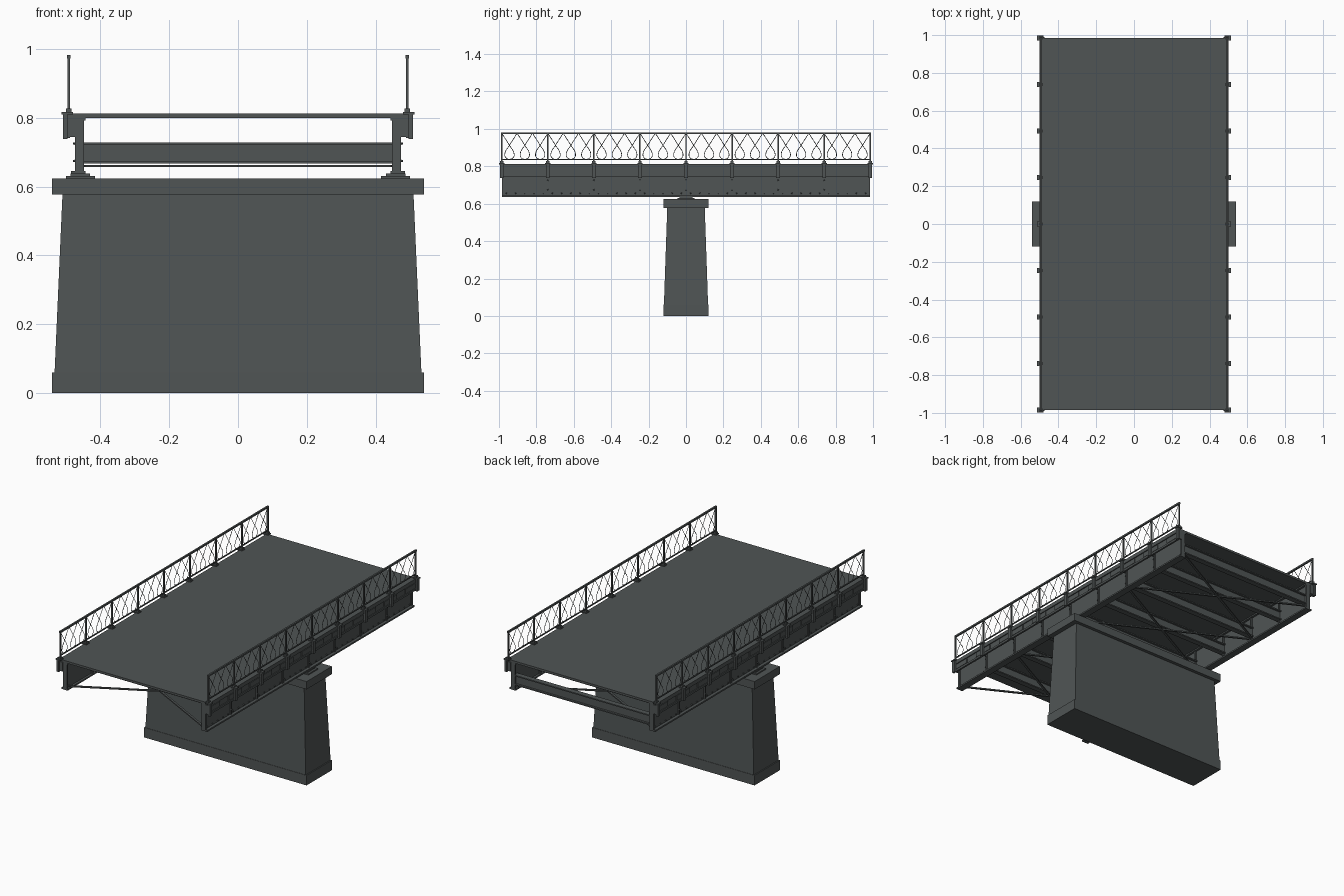
import bpy, bmesh, math
from mathutils import Vector, Matrix

cube = bpy.data.objects.get("Cube")
if cube:
    bpy.data.objects.remove(cube, do_unlink=True)

steel = bpy.data.materials.new("dark_grey_green")
steel.use_nodes = True
COLOUR = (0.08, 0.09, 0.09, 1)
steel.diffuse_color = COLOUR
steel.node_tree.nodes["Principled BSDF"].inputs["Base Color"].default_value = COLOUR

HALF = 0.985          # half length of the span
PANEL = HALF / 4      # post spacing
POSTS = [-HALF + PANEL * i for i in range(9)]


def finish(bm, name):
    bmesh.ops.recalc_face_normals(bm, faces=bm.faces)
    mesh = bpy.data.meshes.new(name)
    bm.to_mesh(mesh)
    bm.free()
    mesh.materials.append(steel)
    obj = bpy.data.objects.new(name, mesh)
    bpy.context.collection.objects.link(obj)
    return obj


def box(bm, x, y, z, top_scale=(1, 1)):
    """Box from (min, max) ranges, optionally tapered about the origin."""
    verts = bmesh.ops.create_cube(bm, size=1)["verts"]
    for v in verts:
        px, py, pz = (r[0] if c < 0 else r[1] for r, c in zip((x, y, z), v.co))
        if v.co.z > 0:
            px, py = px * top_scale[0], py * top_scale[1]
        v.co = (px, py, pz)


def bar(bm, a, b, width, height):
    """Straight rectangular bar between two points."""
    a, b = Vector(a), Vector(b)
    d = b - a
    turn = d.to_track_quat('X', 'Z').to_matrix().to_4x4()
    size = Matrix.Diagonal((d.length, width, height, 1))
    bmesh.ops.create_cube(bm, size=1, matrix=Matrix.Translation((a + b) / 2) @ turn @ size)


def mirror(obj):
    """Repeat a part on the other side of the bridge."""
    mod = obj.modifiers.new("mirror", 'MIRROR')
    mod.use_mirror_merge = False
    return obj


# Pier: footing, battered shaft and cap
bm = bmesh.new()
box(bm, (-0.54, 0.54), (-0.12, 0.12), (0, 0.06))
finish(bm, "pier_footing")
bm = bmesh.new()
box(bm, (-0.533, 0.533), (-0.118, 0.118), (0.06, 0.577), (0.957, 0.85))
finish(bm, "pier_shaft")
bm = bmesh.new()
box(bm, (-0.54, 0.54), (-0.12, 0.12), (0.577, 0.624))
finish(bm, "pier_cap")

# Bearings
bm = bmesh.new()
box(bm, (0.415, 0.5), (-0.045, 0.045), (0.624, 0.631))
box(bm, (0.43, 0.487), (-0.035, 0.035), (0.631, 0.638))
mirror(finish(bm, "bearing"))

# Deck
bm = bmesh.new()
box(bm, (-0.49, 0.49), (-HALF, HALF), (0.8, 0.813))
finish(bm, "deck")

# Main girders with stiffeners
bm = bmesh.new()
box(bm, (0.456, 0.467), (-HALF, HALF), (0.645, 0.792))
box(bm, (0.443, 0.485), (-HALF, HALF), (0.637, 0.646))
box(bm, (0.443, 0.488), (-HALF, HALF), (0.792, 0.8))
for y in POSTS:
    y = max(-HALF + 0.006, min(HALF - 0.006, y))
    box(bm, (0.448, 0.474), (y - 0.006, y + 0.006), (0.646, 0.792))
mirror(finish(bm, "main_girder"))

# Bolts on the girder face
bm = bmesh.new()
spots = [(y, z, 0.474) for y in POSTS[1:-1] for z in (0.675, 0.725, 0.775)]
spots += [(-HALF + PANEL * (i + 0.5) / 5, 0.656, 0.467) for i in range(40)]
for y, z, x in spots:
    place = Matrix.Translation((x + 0.002, y, z)) @ Matrix.Rotation(math.pi / 2, 4, 'Y')
    bmesh.ops.create_cone(bm, cap_ends=True, segments=6, radius1=0.004,
                          radius2=0.003, depth=0.006, matrix=place)
mirror(finish(bm, "girder_bolts"))

# Floor beams: I sections across the span, open at the front end
bm = bmesh.new()
for y in POSTS[1:]:
    y = min(y, HALF - 0.016)
    box(bm, (-0.456, 0.456), (y - 0.004, y + 0.004), (0.674, 0.724))
    for z in (0.668, 0.722):
        box(bm, (-0.456, 0.456), (y - 0.016, y + 0.016), (z, z + 0.007))
finish(bm, "floor_beams")

# Crossed bracing under the floor beams
bm = bmesh.new()
for start, end in zip(POSTS[:-2:2], POSTS[2::2]):
    for s in (-1, 1):
        bar(bm, (-0.447 * s, start + 0.01, 0.66), (0.447 * s, end - 0.01, 0.66), 0.012, 0.007)
finish(bm, "cross_bracing")

# Side fascia: rails and plates between the brackets
bm = bmesh.new()
box(bm, (0.488, 0.499), (-HALF, HALF), (0.79, 0.813))
box(bm, (0.488, 0.499), (-HALF, HALF), (0.742, 0.754))
box(bm, (0.488, 0.493), (-HALF, HALF), (0.754, 0.79))
for i, y in enumerate(POSTS):
    w = 0.06 if i % 2 else 0.105
    box(bm, (0.493, 0.498), (max(y - w, -HALF), min(y + w, HALF)), (0.757, 0.786))
mirror(finish(bm, "side_fascia"))

# Brackets holding the railing posts
bm = bmesh.new()
for y in POSTS:
    box(bm, (0.496, 0.509), (y - 0.01, y + 0.01), (0.738, 0.812))
    box(bm, (0.474, 0.496), (y - 0.004, y + 0.004), (0.745, 0.8))
    box(bm, (0.48, 0.513), (y - 0.014, y + 0.014), (0.81, 0.817))
    box(bm, (0.484, 0.5), (y - 0.009, y + 0.009), (0.817, 0.827))
mirror(finish(bm, "post_bracket"))

# Railing frame
RAIL_X = 0.492
bm = bmesh.new()
for y in POSTS:
    box(bm, (RAIL_X - 0.004, RAIL_X + 0.004), (y - 0.004, y + 0.004), (0.82, 0.981))
for z, t in ((0.977, 0.005), (0.836, 0.003)):
    box(bm, (RAIL_X - t, RAIL_X + t), (-HALF - 0.004, HALF + 0.004), (z - t, z + t))
mirror(finish(bm, "railing_frame"))

# Railing infill: crossing bars that close in a teardrop loop
curve = bpy.data.curves.new("railing_loops", 'CURVE')
curve.dimensions = '3D'
curve.bevel_depth = 0.0017
curve.bevel_resolution = 0
curve.resolution_u = 4
PITCH = PANEL / 3
half_loop = [(-0.5, 0.977), (0.0, 0.912), (0.3, 0.868), (0.24, 0.846)]
outline = half_loop + [(0, 0.838)] + [(-u, z) for u, z in reversed(half_loop)]
for i in range(24):
    centre = -HALF + PITCH * (i + 0.5)
    for side in (-1, 1):
        spline = curve.splines.new('BEZIER')
        spline.bezier_points.add(len(outline) - 1)
        for p, (u, z) in zip(spline.bezier_points, outline):
            p.co = (side * RAIL_X, centre + u * PITCH, z)
            p.handle_left_type = p.handle_right_type = 'AUTO'
curve.materials.append(steel)
bpy.context.collection.objects.link(bpy.data.objects.new("railing_loops", curve))
